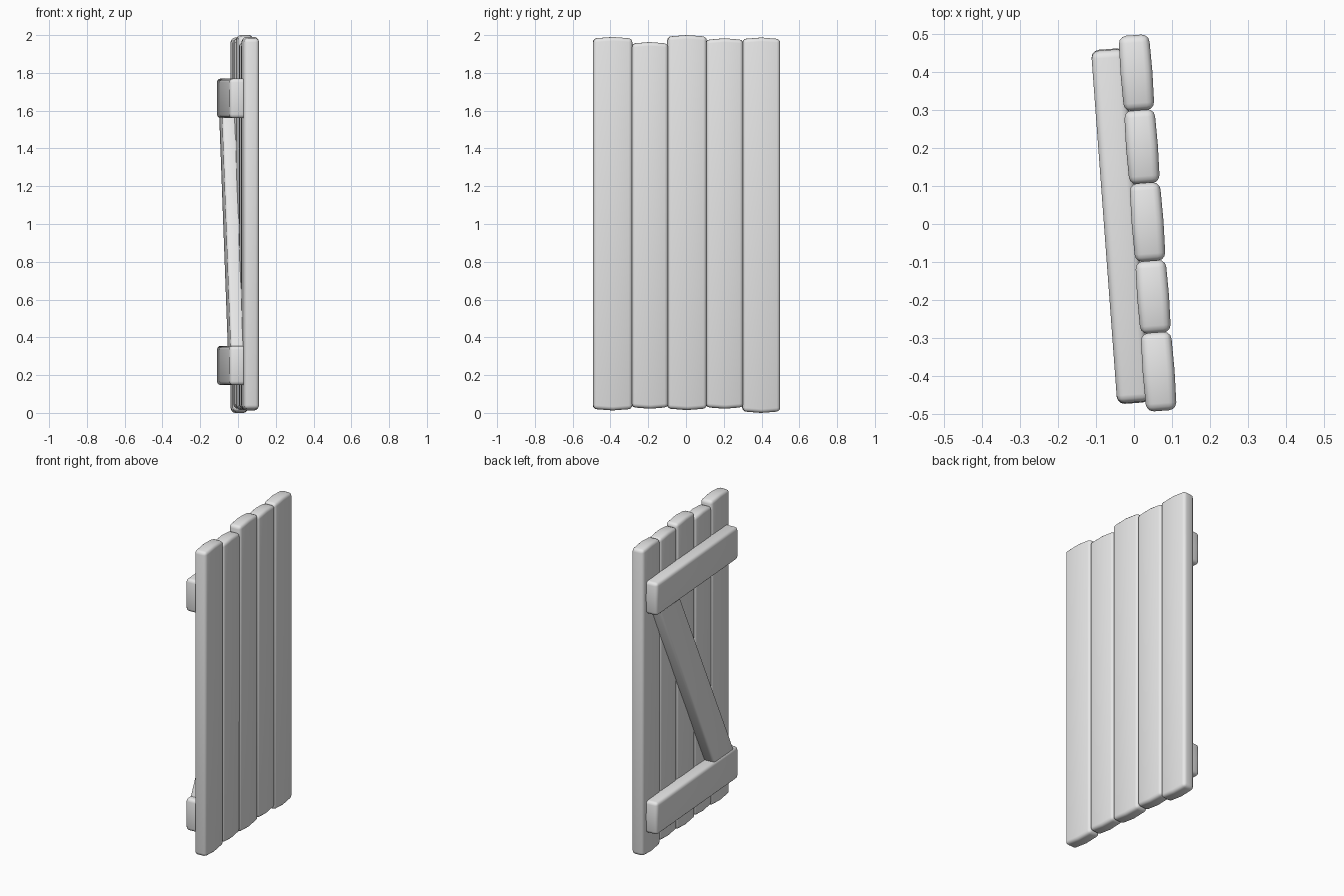
import bpy, bmesh, math
from mathutils import Matrix, Vector

if "Cube" in bpy.data.objects:
    bpy.data.objects.remove(bpy.data.objects["Cube"])

wood = bpy.data.materials.new("pale_grey")
wood.diffuse_color = (0.8, 0.8, 0.8, 1)
wood.use_nodes = True
wood.node_tree.nodes["Principled BSDF"].inputs["Base Color"].default_value = wood.diffuse_color

# The whole door is swung slightly open about the vertical axis
SWING = Matrix.Rotation(0.074, 4, 'Z')


def board(name, size, centre, tilt=0.0, crown=0.0, bulge=0.0, long_axis=2, bevel=0.02):
    """Soft-edged board; its two ends and broad faces swell a little along the middle."""
    across = 3 - long_axis
    bm = bmesh.new()
    bmesh.ops.create_cube(bm, size=1)
    for v in bm.verts:
        v.co = Vector([c * s for c, s in zip(v.co, size)])
        v.co[long_axis] -= math.copysign(crown, v.co[long_axis])
    # centre line along the board
    cut = [e for e in bm.edges
           if abs(e.verts[0].co[across] - e.verts[1].co[across]) > 1e-4]
    bmesh.ops.subdivide_edges(bm, edges=cut, cuts=1, use_grid_fill=True)
    for v in bm.verts:
        if abs(v.co[across]) < 1e-4:
            v.co[long_axis] += math.copysign(crown, v.co[long_axis])
            v.co.x += math.copysign(bulge, v.co.x)
    # rounded edges
    bm.normal_update()
    sharp = [e for e in bm.edges if e.calc_face_angle(0) > math.radians(45)]
    bmesh.ops.bevel(bm, geom=sharp, offset=bevel, segments=3, profile=0.5,
                    affect='EDGES', clamp_overlap=True)
    bm.transform(SWING @ Matrix.Translation(centre) @ Matrix.Rotation(tilt, 4, 'X'))
    bmesh.ops.recalc_face_normals(bm, faces=bm.faces[:])
    for f in bm.faces:
        f.smooth = True
    mesh = bpy.data.meshes.new(name)
    bm.to_mesh(mesh)
    bm.free()
    mesh.materials.append(wood)
    obj = bpy.data.objects.new(name, mesh)
    bpy.context.collection.objects.link(obj)
    return obj


# Upright planks: y start, y end, bottom, top
planks = [(-0.496, -0.289, 0.013, 1.99),
          (-0.291, -0.099, 0.022, 1.963),
          (-0.101, 0.106, 0.015, 2.0),
          (0.104, 0.299, 0.022, 1.983),
          (0.297, 0.496, 0.0, 1.987)]
for i, (y0, y1, z0, z1) in enumerate(planks):
    board(f"plank_{i + 1}", (0.08, y1 - y0, z1 - z0),
          (0.036, (y0 + y1) / 2, (z0 + z1) / 2), crown=0.008, bulge=0.002)

# Cross battens on the back
for name, z0, z1 in (("lower_batten", 0.147, 0.355), ("upper_batten", 1.56, 1.77)):
    board(name, (0.088, 0.935, z1 - z0), (-0.035, -0.003, (z0 + z1) / 2),
          crown=0.003, long_axis=1)

# Diagonal brace between the battens
board("diagonal_brace", (0.075, 0.205, 1.48), (-0.033, -0.012, 0.958),
      tilt=-0.465, bevel=0.015)
